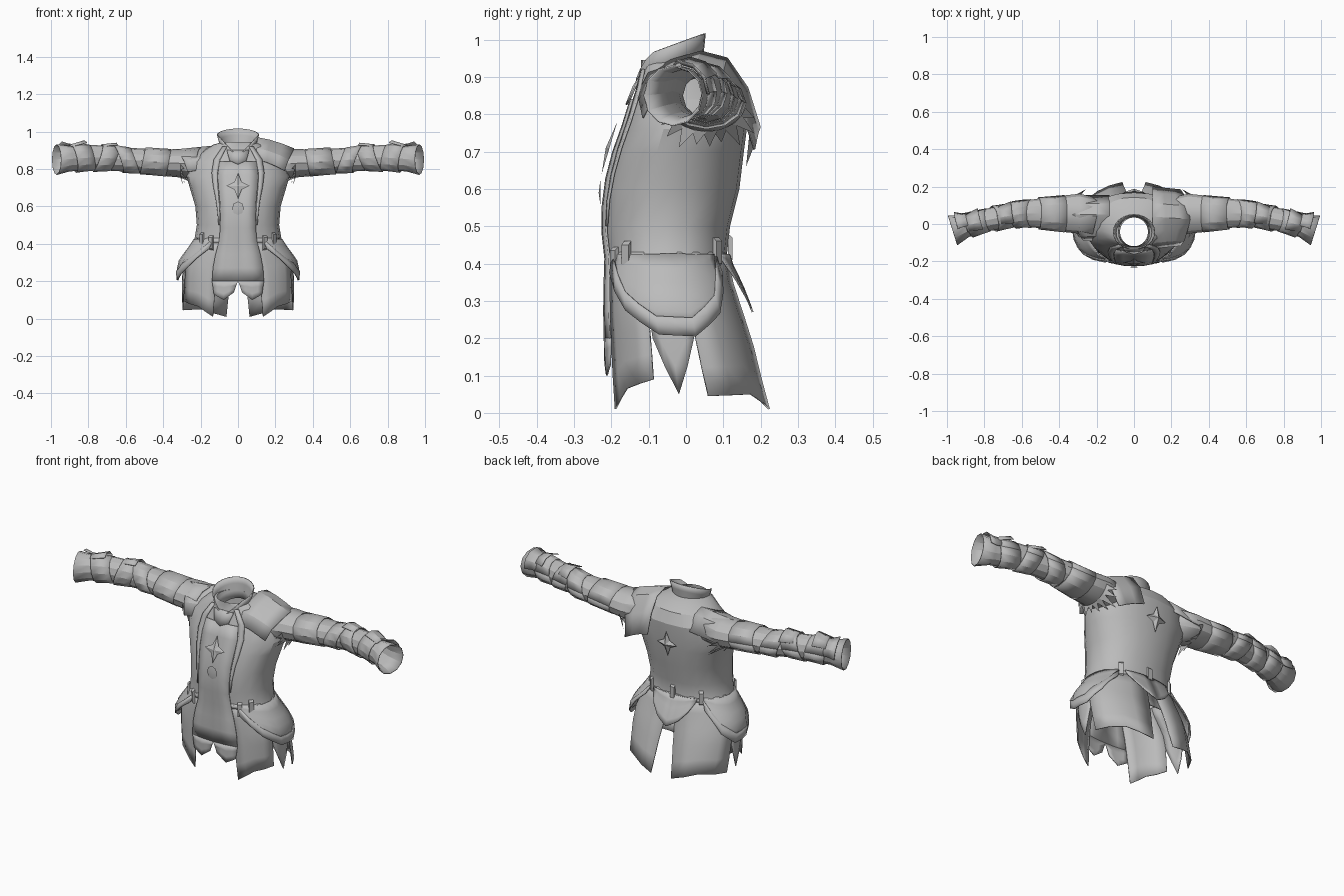
import bpy, math, random
from mathutils import Vector

random.seed(4)
cube = bpy.data.objects.get("Cube")
if cube:
    bpy.data.objects.remove(cube, do_unlink=True)

cloth = bpy.data.materials.new("grey_cloth")
cloth.use_nodes = True
GREY = (0.5, 0.5, 0.5, 1)
cloth.diffuse_color = GREY
cloth.node_tree.nodes["Principled BSDF"].inputs["Base Color"].default_value = GREY


def make(name, verts, faces, mirror=False, thick=0, angle=25):
    mesh = bpy.data.meshes.new(name)
    mesh.from_pydata([tuple(v) for v in verts], [], faces)
    mesh.materials.append(cloth)
    mesh.shade_smooth()
    mesh.set_sharp_from_angle(angle=math.radians(angle))
    obj = bpy.data.objects.new(name, mesh)
    bpy.context.scene.collection.objects.link(obj)
    if thick:
        mod = obj.modifiers.new("thickness", "SOLIDIFY")
        mod.thickness, mod.offset = thick, 0
    if mirror:
        obj.modifiers.new("mirror", "MIRROR").use_clip = False


def sheet(name, rows, closed=False, **kw):
    """Skin a list of equally long point rows."""
    n = len(rows[0])
    faces = []
    for i in range(len(rows) - 1):
        for j in range(n if closed else n - 1):
            k = (j + 1) % n
            faces.append((i * n + j, i * n + k, (i + 1) * n + k, (i + 1) * n + j))
    make(name, [p for r in rows for p in r], faces, **kw)


# Coat silhouette: height, half width, front y, back y
PROFILE = [(0, .3, -.205, .228), (.1, .303, -.208, .2), (.2, .303, -.21, .175),
           (.3, .295, -.212, .14), (.41, .232, -.208, .105), (.5, .217, -.218, .115),
           (.6, .225, -.213, .14), (.7, .255, -.187, .152), (.76, .272, -.165, .16),
           (.84, .25, -.14, .165), (.9, .18, -.12, .14), (.93, .13, -.117, .09),
           (.945, .08, -.117, .036)]


def body(a, z, off=0):
    """Point on the coat at angle a (degrees, -90 is front) and height z."""
    for lo, hi in zip(PROFILE, PROFILE[1:]):
        if z <= hi[0]:
            break
    t = (z - lo[0]) / (hi[0] - lo[0])
    w, f, b = (lo[i] + t * (hi[i] - lo[i]) for i in (1, 2, 3))
    c, s = math.cos(math.radians(a)), math.sin(math.radians(a))
    c, s = (math.copysign(abs(v) ** .9, v) for v in (c, s))
    return Vector(((w + off) * c, (f + b) / 2 + ((b - f) / 2 + off) * s, z))


def panel(name, cols, off=0.0, rows=5, sub=2, bulge=0.0, mirror=True, thick=.005):
    """Cloth panel; each column is top angle, top z, bottom angle, bottom z."""
    fine = []
    for p, q in zip(cols, cols[1:]):
        fine += [[u + (v - u) * k / sub for u, v in zip(p, q)] for k in range(sub)]
    fine.append(cols[-1])
    grid = []
    for r in range(rows + 1):
        line = []
        for a0, z0, a1, z1 in fine:
            t = r / rows
            z = z0 + (z1 - z0) * t
            swell = bulge * math.sin(math.pi * min(1, max(0, (.43 - z) / .3)))
            line.append(body(a0 + (a1 - a0) * t, z, off + swell))
        grid.append(line)
    sheet(name, grid, mirror=mirror, thick=thick)


# Torso shell
heights = [.4] + [p[0] for p in PROFILE[4:]]
sheet("torso", [[body(a, z, .003) for a in range(0, 360, 18)] for z in heights], closed=True)

# Skirt panels with slits at the front, sides and back
panel("front_skirt", [(-74, .43, -66, .01), (-50, .43, -48, .065), (-20, .43, -22, .09)])
panel("side_gusset", [(-22, .43, -20, .2), (-5, .43, -5, .05), (12, .43, 10, .2)], off=-.006)
panel("back_skirt", [(8, .43, 13, .045), (45, .43, 52, .05), (88, .43, 80, .01)])
panel("back_yoke", [(70, .43, 75, .24), (90, .43, 90, .24)], off=-.004)

# Front strip, split at the hem
panel("front_strip", [(-90, .84, -90, .2), (-70, .84, -66, .2)], off=.008, rows=9)
panel("front_strip_tail", [(-90, .2, -87, .14), (-78, .2, -78, .1), (-66, .2, -68, .13)],
      off=.008, rows=3)
panel("lapel", [(-70, .92, -67, .5), (-60, .92, -65, .5)], off=.008, rows=6)

# Hip drapes, hanging straps and pointed back drape
ARC = [(-58, .41), (-36, .31), (-12, .245), (10, .24), (32, .3), (50, .41)]
panel("hip_drape", [(a, .425, a, z - .01) for a, z in ARC], off=.004, bulge=.022)
panel("hip_strap", [(a, z + .015, a, z - .035) for a, z in ARC], off=.008, bulge=.022, rows=2)
panel("back_drape", [(58, .425, 62, .4), (76, .425, 80, .31), (90, .425, 90, .27)],
      off=.008, bulge=.02)
panel("waist_seam", [(a, .425, a, .405) for a in range(-90, 91, 18)], off=.005, rows=1, sub=1)


# Belt loops
def belt_loop(name, a, z, mirror=True):
    c = body(a, z, .01)
    out = (body(a, z, .1) - c).normalized()
    side = out.cross(Vector((0, 0, 1))).normalized()
    pts = [c + side * sx * .012 + out * sy * .006 + Vector((0, 0, sz * (.04 if sy < 0 else .03)))
           for sx in (-1, 1) for sy in (-1, 1) for sz in (-1, 1)]
    make(name, pts, [(0, 1, 3, 2), (4, 6, 7, 5), (0, 4, 5, 1), (2, 3, 7, 6), (0, 2, 6, 4),
                     (1, 5, 7, 3)], mirror=mirror)


belt_loop("front_belt_loop", -56, .405)
belt_loop("side_belt_loop", -38, .42)
belt_loop("rear_belt_loop", 52, .43)
belt_loop("back_belt_loop", 90, .44, mirror=False)


# Star ornaments and the button
def ornament(name, y, z, face, sides, radii, height, lean=0.0):
    pts = [Vector((0, y + face * height, z))]
    for i in range(sides):
        a = 2 * math.pi * i / sides
        r = radii[i % len(radii)]
        dz = r * math.cos(a)
        pts.append(Vector((.88 * r * math.sin(a), y + lean * dz, z + dz)))
    ring = list(range(1, sides + 1))
    faces = [(0, i, i % sides + 1) for i in ring] + [tuple(reversed(ring))]
    make(name, pts, faces, angle=10)


ornament("front_star", -.205, .71, -1, 8, (.07, .03), .01, lean=.3)
ornament("back_star", .168, .73, 1, 8, (.07, .03), .02, lean=.1)
ornament("front_button", -.229, .59, -1, 8, (.036,), .005)

# Standing collar, open in a V at the front
collar = []
for t in (0, .35, .7, 1):
    row = []
    for a in range(-90, 270, 15):
        s, c = math.sin(math.radians(a)), math.cos(math.radians(a))
        dip = max(0, 1 - abs((a + 270) % 360 - 180) / 55)
        top = .983 + .033 * s - .075 * dip
        bot = .87 + .035 * s
        row.append((c * (.078 + .032 * t), -.042 + s * (.08 + .012 * t), bot + (top - bot) * t))
    collar.append(row)
sheet("collar", collar, closed=True, thick=.006)
make("collar_clasp", [(-.06, -.125, .9), (.06, -.125, .9), (.045, -.148, .845),
                      (0, -.16, .825), (-.045, -.148, .845), (0, -.14, .875)],
     [(0, 1, 5), (1, 2, 5), (2, 3, 5), (3, 4, 5), (4, 0, 5)], thick=.005)

# Sleeves: centre x, y, z, radius across, radius up
PATH = [(.2, .035, .83, .1, .085), (.29, .055, .83, .105, .075), (.38, .055, .833, .095, .07),
        (.5, .057, .843, .078, .064), (.6, .055, .85, .066, .062), (.7, .038, .858, .06, .064),
        (.8, .018, .862, .058, .066), (.9, -.012, .855, .058, .066), (.97, -.034, .85, .082, .08)]


def sleeve_point(u, a, grow=0.0):
    """Point at parameter u along the sleeve and angle a around it."""
    i = min(int(u), len(PATH) - 2)
    p = [m + (n - m) * (u - i) for m, n in zip(PATH[i], PATH[i + 1])]
    slope = (PATH[i + 1][1] - PATH[i][1]) / (PATH[i + 1][0] - PATH[i][0])
    norm = math.hypot(1, slope)
    s = math.cos(math.radians(a)) * (p[3] + grow)
    return Vector((p[0] - s * slope / norm, p[1] + s / norm,
                   p[2] + math.sin(math.radians(a)) * (p[4] + grow)))


sheet("sleeve", [[sleeve_point(i, a) for a in range(0, 360, 30)] for i in range(len(PATH))],
      closed=True, mirror=True, thick=.004)


# Wrapped cloth bands with loose, slanting ends
def band(name, u0, u1, grow, tilt, start=0, end=360):
    rows = []
    for t in (0, .5, 1):
        rows.append([sleeve_point(u0 + (u1 - u0) * t + tilt * math.sin(math.radians(a)), a,
                                  grow * (.3 + .7 * t)) for a in range(start, end + 1, 30)])
    sheet(name, rows, mirror=True, thick=.003)


band("upper_arm_band", 1.9, 3.1, .008, -.15)
band("elbow_band", 3.5, 4.4, .01, .25)
band("forearm_band", 4.6, 5.5, .01, -.25)
band("wrist_band", 5.8, 6.8, .01, .15)
band("elbow_flap", 5.2, 4.4, .022, .1, 30, 120)
band("wrist_flap", 6.9, 6.1, .026, .1, 30, 120)
band("cuff_flap", 6.5, 7.5, .02, .1, 0, 90)

# Torn edge around the underside of each armhole
pts, tris = [], []
for a in range(195, 340, 16):
    tip = sleeve_point(.8 + random.uniform(-.3, .3), a, random.uniform(.03, .065))
    tris.append(tuple(range(len(pts), len(pts) + 3)))
    pts += [sleeve_point(1.2, a - 11, .003), sleeve_point(1.2, a + 11, .003), tip]
make("armhole_tatters", pts, tris, mirror=True)

# Shoulder cape on the left, snug cap on the right: y, z over the shoulder
ARCH = [(-.13, .85), (-.1, .91), (-.04, .945), (.04, .968), (.11, .95), (.165, .87), (.198, .765)]
sheet("left_shoulder_cape",
      [[(.1 + (.2 - .012 * abs(i - 3) ** 1.3) * t, y + .015 * t * (1 if y < 0 else -1),
         z - .06 * t ** 1.4) for t in (0, .35, .7, 1)] for i, (y, z) in enumerate(ARCH)],
      thick=.005)
sheet("right_shoulder_cap",
      [[(-.13 - (.2 - .02 * abs(i - 3)) * t, y * .82 + .018, z - .045 - .02 * t)
        for t in (0, .4, .75, 1)] for i, (y, z) in enumerate(ARCH[:-1])], thick=.005)
